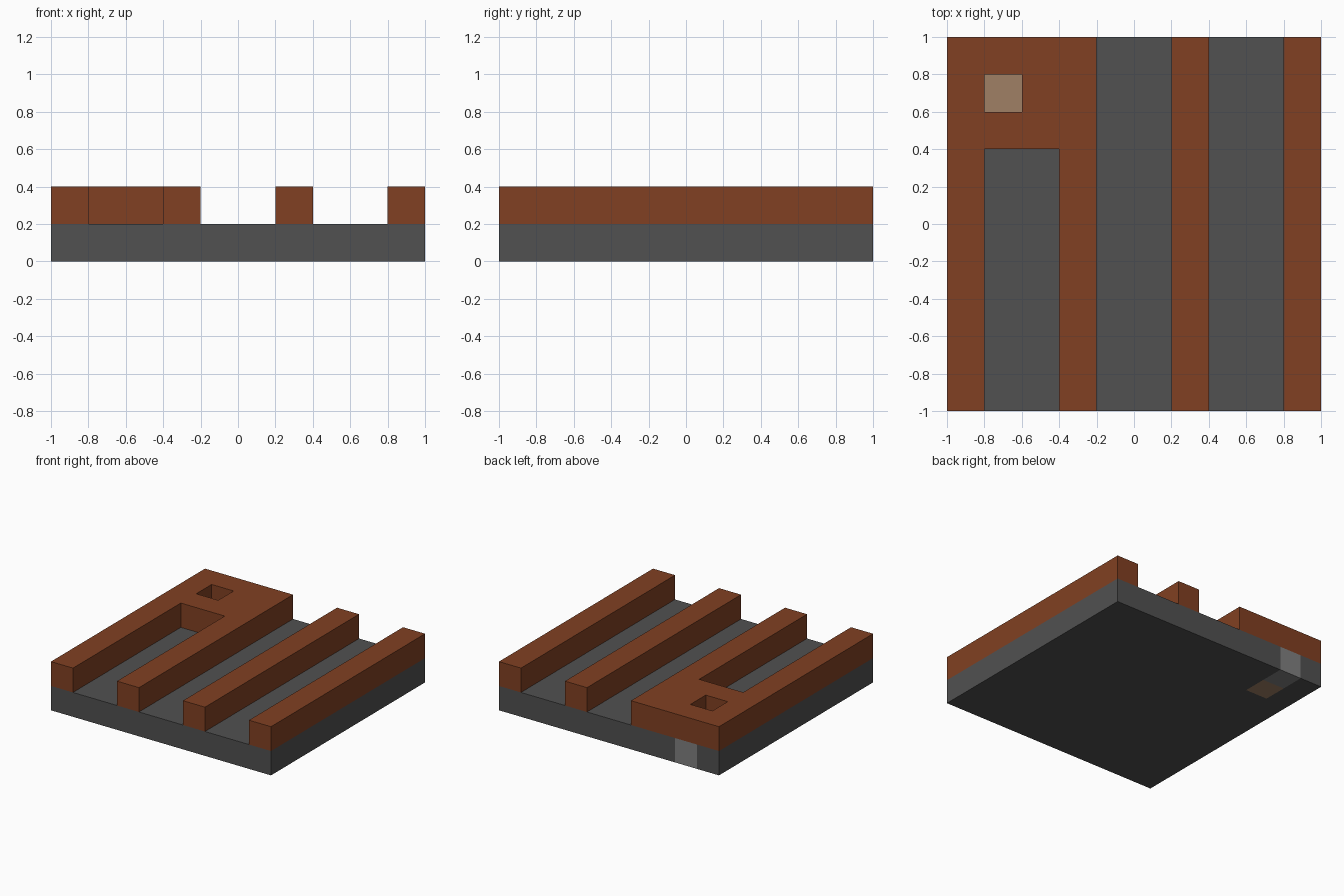
import bpy
import bmesh

default = bpy.data.objects.get("Cube")
if default:
    bpy.data.objects.remove(default, do_unlink=True)


def material(name, rgb):
    mat = bpy.data.materials.new(name)
    mat.use_nodes = True
    mat.diffuse_color = (*rgb, 1)
    mat.node_tree.nodes["Principled BSDF"].inputs["Base Color"].default_value = (*rgb, 1)
    return mat


dark_grey = material("dark grey", (0.082, 0.082, 0.082))
light_grey = material("light grey", (0.216, 0.216, 0.216))
tan = material("tan", (0.352, 0.216, 0.130))
rust_brown = material("rust brown", (0.220, 0.051, 0.016))

HEIGHT = 0.2
X_CUTS = (-1, -0.8, -0.6, -0.4, -0.2, 0.2, 0.4, 0.8, 1)
Y_CUTS = (-1, 0.4, 0.6, 0.8, 1)


def slab(name, z, mats, rule):
    """Lay out plan cells; rule(x, y) gives a material index, or None for a gap."""
    bm = bmesh.new()
    for x0, x1 in zip(X_CUTS, X_CUTS[1:]):
        for y0, y1 in zip(Y_CUTS, Y_CUTS[1:]):
            index = rule((x0 + x1) / 2, (y0 + y1) / 2)
            if index is None:
                continue
            corners = ((x0, y0), (x1, y0), (x1, y1), (x0, y1))
            face = bm.faces.new([bm.verts.new((x, y, z)) for x, y in corners])
            face.material_index = index
    bmesh.ops.remove_doubles(bm, verts=bm.verts[:], dist=0.001)
    mesh = bpy.data.meshes.new(name)
    bm.to_mesh(mesh)
    bm.free()
    for mat in mats:
        mesh.materials.append(mat)
    obj = bpy.data.objects.new(name, mesh)
    bpy.context.collection.objects.link(obj)
    # Thicken the plan upwards
    solid = obj.modifiers.new("thickness", "SOLIDIFY")
    solid.thickness = HEIGHT
    solid.offset = 1
    return obj


def in_block_column(x):
    return -0.8 < x < -0.6


# Base plate, with a tan block under the socket and a light block behind it
def base_rule(x, y):
    if in_block_column(x) and y > 0.8:
        return 1
    if in_block_column(x) and y > 0.6:
        return 2
    return 0


# Raised rails; the two on the right join at the back around a square socket
def rail_rule(x, y):
    if in_block_column(x) and 0.6 < y < 0.8:
        return None
    joined = x < -0.2 and y > 0.4
    on_rail = x < -0.8 or -0.4 < x < -0.2 or 0.2 < x < 0.4 or x > 0.8
    return 0 if joined or on_rail else None


slab("base_plate", 0, (dark_grey, light_grey, tan), base_rule)
slab("raised_rails", HEIGHT, (rust_brown,), rail_rule)
